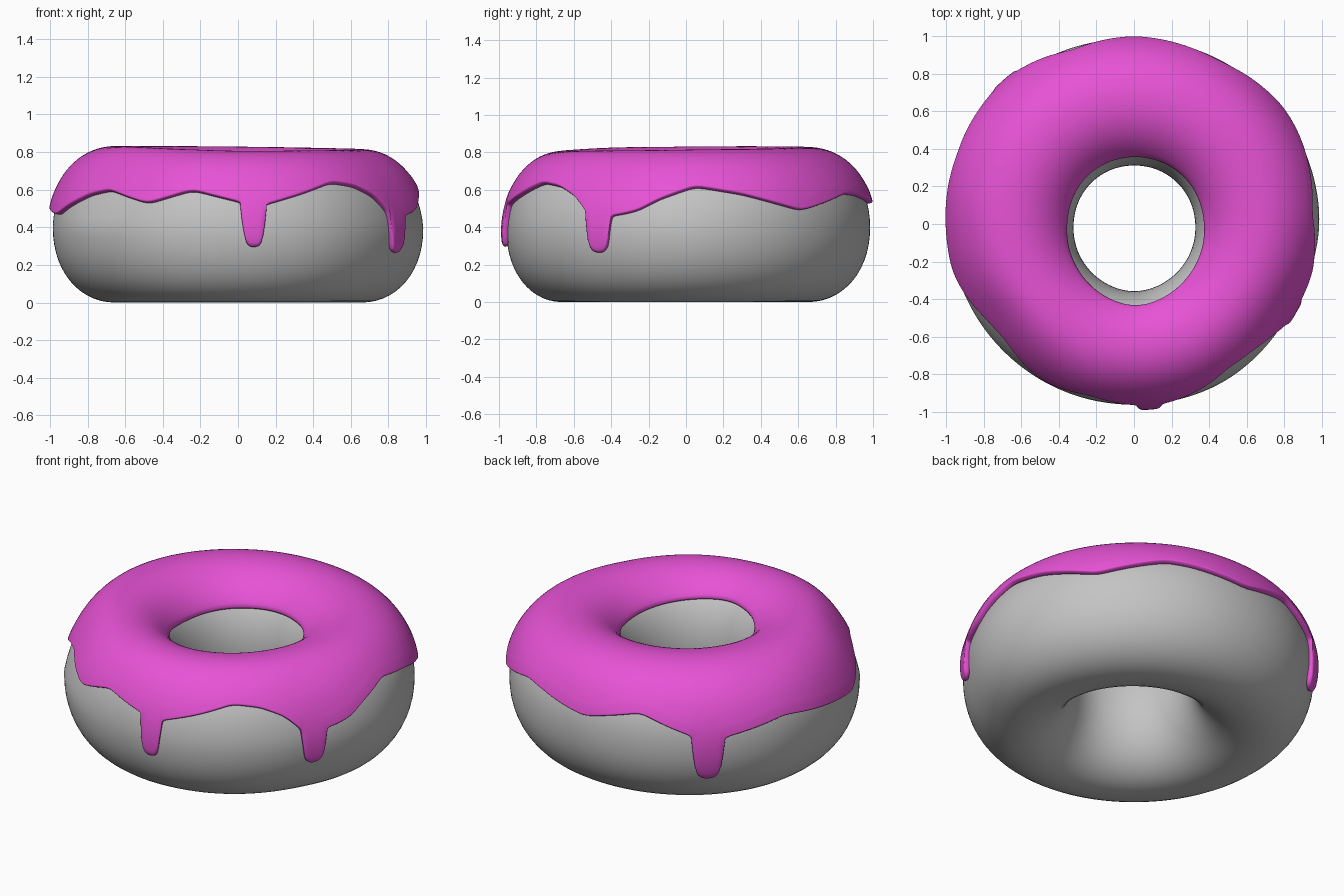
import bpy, math

if "Cube" in bpy.data.objects:
    bpy.data.objects.remove(bpy.data.objects["Cube"])

COLS = 480      # steps around the ring
POWER = 2.1     # cross-section is a slightly squared ellipse


def ring_table(points, passes):
    """Turn (degrees, value) pairs into a smooth closed list, one value per column."""
    pts = sorted((a % 360, v) for a, v in points)
    pts = [(pts[-1][0] - 360, pts[-1][1])] + pts + [(pts[0][0] + 360, pts[0][1])]
    vals = []
    for i in range(COLS):
        a = 360 * i / COLS
        for (a0, v0), (a1, v1) in zip(pts, pts[1:]):
            if a0 <= a < a1:
                vals.append(v0 + (v1 - v0) * (a - a0) / (a1 - a0))
                break
    for _ in range(passes):
        vals = [(vals[i - 1] + 2 * vals[i] + vals[(i + 1) % COLS]) / 4 for i in range(COLS)]
    return vals


# slightly uneven dough: outer radius, hole radius, height, and a dent in the upper outside
outer = ring_table([(0, .987), (35, .987), (60, .985), (90, .983), (132, 1.005), (155, 1.005),
                    (180, .983), (225, .968), (270, .96), (300, .965), (320, .955), (333, .95),
                    (345, .97)], 100)
inner = ring_table([(0, .325), (90, .31), (180, .32), (270, .36)], 300)
height = ring_table([(0, .785), (90, .80), (150, .805), (210, .80), (270, .775)], 300)
dent = ring_table([(0, .03), (25, 0), (170, 0), (200, .06), (215, .11), (230, .07), (250, .02),
                   (290, .02), (320, .03)], 100)

# lower edge of the icing outside, and its edge in the hole
base_edge = ring_table([(3, .61), (18, .57), (38, .485), (51, .535), (61, .575), (70, .565),
                        (90, .52), (110, .595), (122, .52), (132, .46), (140, .485), (158, .54),
                        (175, .50), (194, .46), (202, .51), (212, .565), (222, .59),
                        (240, .52), (255, .59), (270, .53), (279, .515), (291, .57),
                        (303, .63), (313, .61), (322, .55), (324, .51), (328, .46),
                        (338, .46), (345, .485), (351, .54)], 12)
upper_line = ring_table([(360 * i / COLS, v + .06) for i, v in enumerate(base_edge)], 40)
hole_edge = ring_table([(0, .63), (90, .64), (180, .62), (270, .675)], 300)

# drips: centre angle, half width in degrees, tip height
edge = list(base_edge)
for centre, width, tip in ((275, 2.9, .295), (331, 3.6, .265), (132, 4.0, .225)):
    for i in range(COLS):
        d = abs((360 * i / COLS - centre + 180) % 360 - 180)
        if d < width:
            round_tip = math.radians(width) * (1 - (1 - (d / width) ** 2.4) ** .5)
            edge[i] = min(edge[i], tip + round_tip)
        else:
            edge[i] -= .035 * math.exp(-(d - width) / .8)


def signed_pow(v, p):
    return math.copysign(abs(v) ** p, v)


def surface_point(i, t):
    a = 2 * math.pi * i / COLS
    c, s = math.cos(t), math.sin(t)
    r = (outer[i] + inner[i]) / 2 + (outer[i] - inner[i]) / 2 * signed_pow(c, 2 / POWER)
    r -= dent[i] * max(c, 0) * max(s, 0)
    z = height[i] / 2 * (1 + signed_pow(s, 2 / POWER))
    return (r * math.cos(a), r * math.sin(a), z)


def angle_at(i, z):
    return math.asin(signed_pow(2 * z / height[i] - 1, POWER / 2))


def spread(stops):
    """Expand (value, steps to the next value) stops into an even list of angles."""
    out = []
    for (v0, n), (v1, _) in zip(stops, stops[1:]):
        out += [v0 + (v1 - v0) * k / n for k in range(n)]
    return out + [stops[-1][0]]


def make_part(name, closed, angles, color):
    verts, faces = [], []
    for i in range(COLS):
        ts = angles(i)
        rows = len(ts)
        verts += [surface_point(i, t) for t in ts]
    for i in range(COLS):
        n = (i + 1) % COLS
        for j in range(rows if closed else rows - 1):
            k = (j + 1) % rows
            faces.append((i * rows + j, n * rows + j, n * rows + k, i * rows + k))
    mesh = bpy.data.meshes.new(name)
    mesh.from_pydata(verts, [], faces)
    mesh.polygons.foreach_set("use_smooth", [True] * len(faces))
    mat = bpy.data.materials.new(color[0])
    mat.diffuse_color = (*color[1], 1)
    mat.use_nodes = True
    mat.node_tree.nodes["Principled BSDF"].inputs["Base Color"].default_value = mat.diffuse_color
    mesh.materials.append(mat)
    obj = bpy.data.objects.new(name, mesh)
    bpy.context.collection.objects.link(obj)
    return obj


# dough ring
make_part("dough", True, lambda i: spread([(0, 56), (2 * math.pi, 0)])[:-1],
          ("dough grey", (.55, .55, .55)))

# icing shell with rounded rim: drips hang below a smooth line
icing = make_part("icing", False,
                  lambda i: spread([(angle_at(i, edge[i]), 7), (angle_at(i, upper_line[i]), 14),
                                    (math.pi - angle_at(i, hole_edge[i]), 0)]),
                  ("icing pink", (.8, .085, .67)))
shell = icing.modifiers.new("thickness", 'SOLIDIFY')
shell.thickness = .034
shell.offset = .8
smooth = icing.modifiers.new("rounding", 'SUBSURF')
smooth.levels = smooth.render_levels = 1
